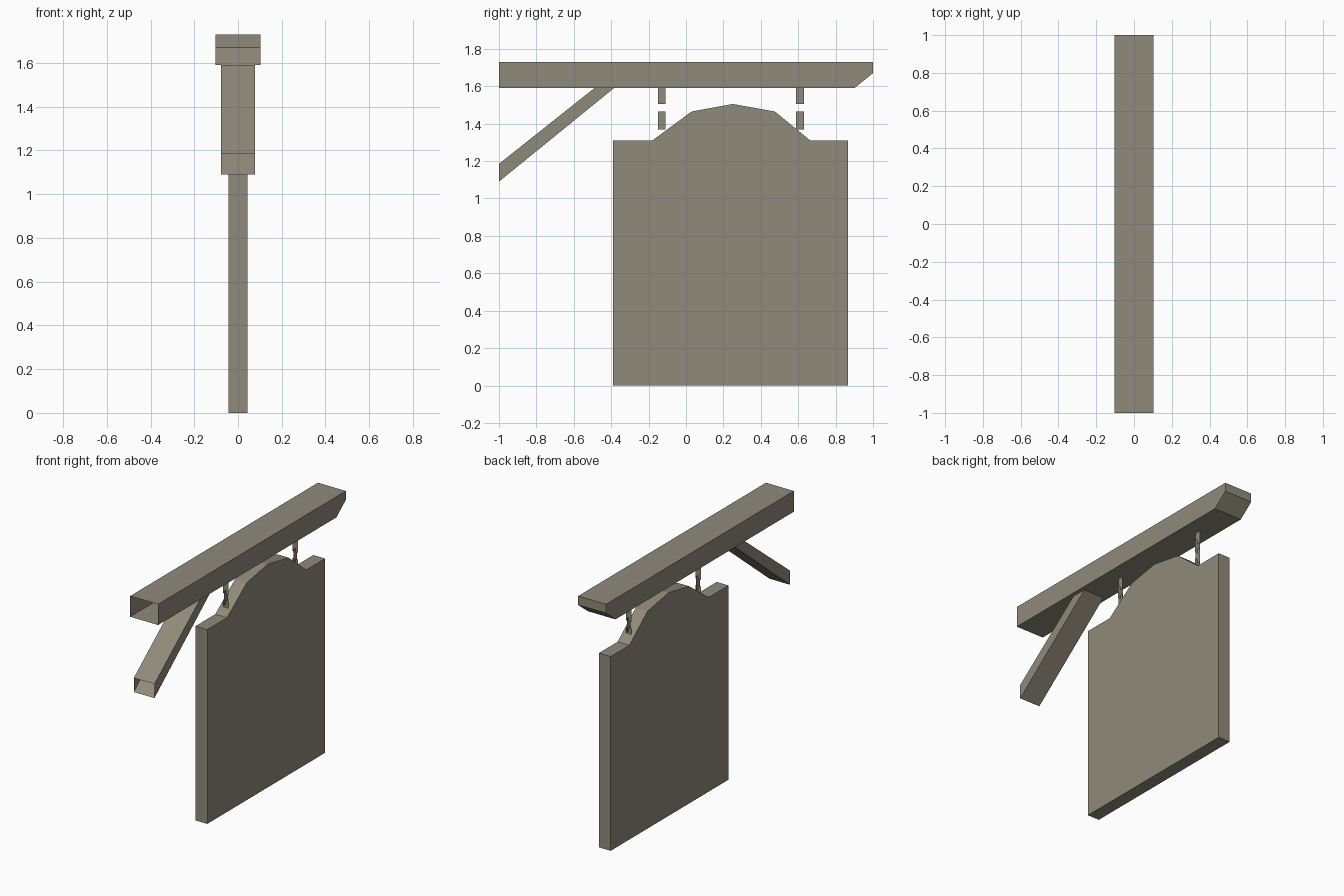
import bpy
import bmesh

cube = bpy.data.objects.get("Cube")
if cube:
    bpy.data.objects.remove(cube, do_unlink=True)

# Weathered wood and metal share one colour
wood = bpy.data.materials.new("weathered_grey_brown")
wood.use_nodes = True
COLOUR = (0.28, 0.255, 0.198, 1)
wood.diffuse_color = COLOUR
wood.node_tree.nodes["Principled BSDF"].inputs["Base Color"].default_value = COLOUR


def make_object(name, bm):
    mesh = bpy.data.meshes.new(name)
    bm.to_mesh(mesh)
    bm.free()
    mesh.materials.append(wood)
    obj = bpy.data.objects.new(name, mesh)
    bpy.context.collection.objects.link(obj)
    return obj


def extrude_profile(name, profile, half_width, open_edges=()):
    """Extrude a (y, z) outline across x; the listed outline edges stay open."""
    bm = bmesh.new()
    left, right = ([bm.verts.new((x, y, z)) for y, z in profile]
                   for x in (half_width, -half_width))
    bm.faces.new(left)
    bm.faces.new(right[::-1])
    count = len(profile)
    for i in range(count):
        if i not in open_edges:
            j = (i + 1) % count
            bm.faces.new((left[j], left[i], right[i], right[j]))
    bmesh.ops.recalc_face_normals(bm, faces=bm.faces[:])
    return make_object(name, bm)


# Hollow beam: open at the wall end, chamfered at the free end
extrude_profile("beam", [(-1, 1.73), (-1, 1.59), (0.9, 1.59), (1, 1.67), (1, 1.73)],
                0.104, open_edges=(0,))

# Diagonal brace: open at the wall and where it meets the beam
extrude_profile("brace", [(-1, 1.185), (-1, 1.09), (-0.385, 1.59), (-0.49, 1.59)],
                0.077, open_edges=(0, 2))

# Sign board with an arched top
extrude_profile("sign_board", [(-0.39, 0), (0.865, 0), (0.865, 1.31), (0.665, 1.31),
                               (0.475, 1.465), (0.25, 1.505), (0.03, 1.465),
                               (-0.18, 1.31), (-0.39, 1.31)], 0.044)


# Chains of thin flat links, each turned a quarter from the last
LINKS = [(1.59, 1.505), (1.53, 1.44), (1.465, 1.37), (1.395, 1.335)]


def make_chain(name, y, half=0.021):
    bm = bmesh.new()
    for i, (top, bottom) in enumerate(LINKS):
        dx, dy = (half, 0) if i % 2 else (0, half)
        corners = [(-dx, y - dy, bottom), (dx, y + dy, bottom),
                   (dx, y + dy, top), (-dx, y - dy, top)]
        bm.faces.new([bm.verts.new(c) for c in corners])
    return make_object(name, bm)


make_chain("front_chain", -0.13)
make_chain("back_chain", 0.61)
